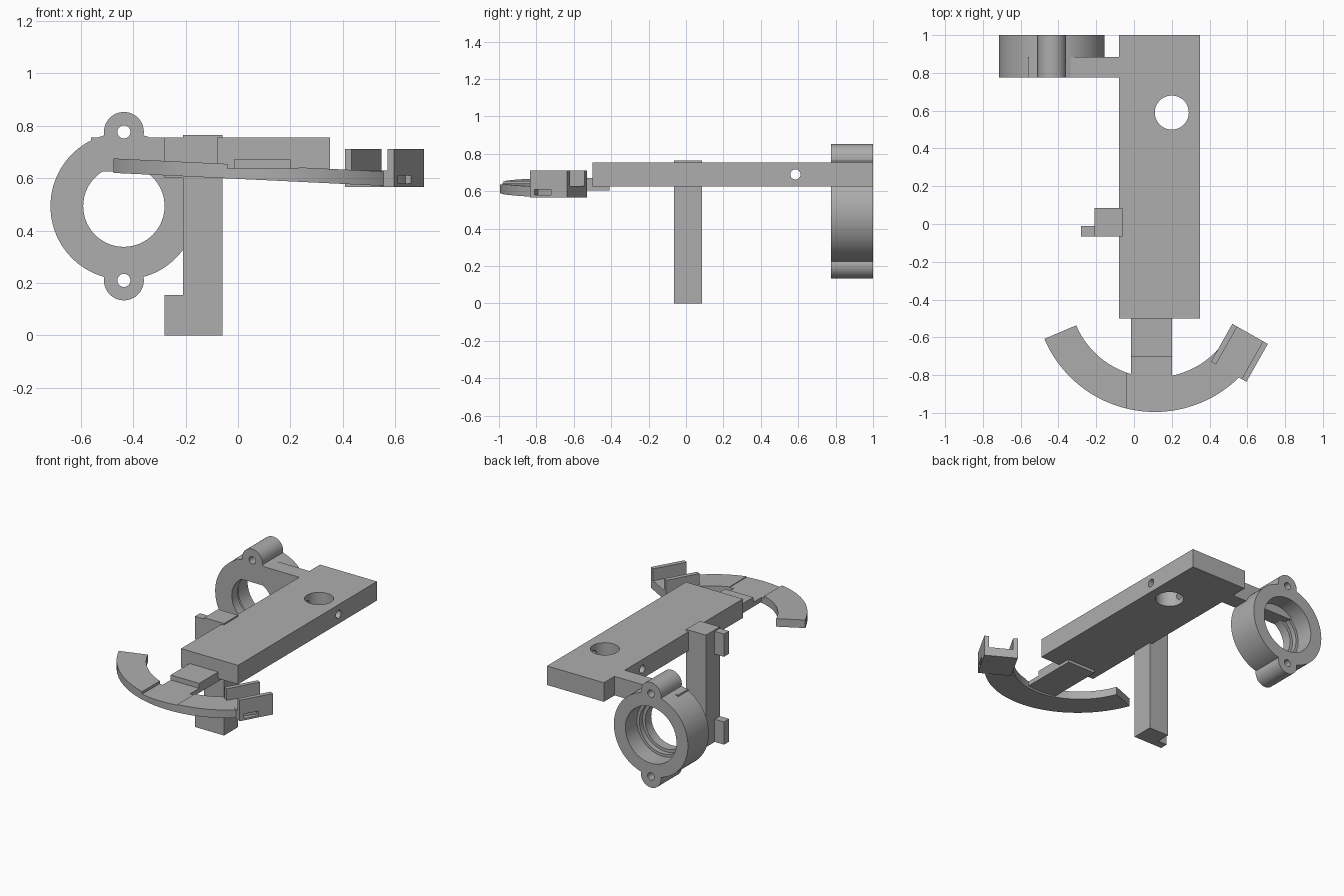
import bpy, bmesh
from math import cos, sin, radians, pi
from mathutils import Matrix, Vector

cube = bpy.data.objects.get("Cube")
if cube:
    bpy.data.objects.remove(cube, do_unlink=True)

grey = bpy.data.materials.new("plain grey")
grey.use_nodes = True
grey.diffuse_color = (0.42, 0.42, 0.42, 1)
grey.node_tree.nodes["Principled BSDF"].inputs["Base Color"].default_value = (0.42, 0.42, 0.42, 1)


def finish(name, bm):
    bmesh.ops.recalc_face_normals(bm, faces=bm.faces)
    mesh = bpy.data.meshes.new(name)
    bm.to_mesh(mesh)
    bm.free()
    mesh.materials.append(grey)
    obj = bpy.data.objects.new(name, mesh)
    bpy.context.collection.objects.link(obj)
    return obj


def box(name, x, y, z, place=Matrix()):
    bm = bmesh.new()
    bmesh.ops.create_cube(bm, size=1)
    size = Matrix.Diagonal((x[1] - x[0], y[1] - y[0], z[1] - z[0], 1))
    mid = Vector((sum(x) / 2, sum(y) / 2, sum(z) / 2))
    bm.transform(place @ Matrix.Translation(mid) @ size)
    return finish(name, bm)


def cylinder(name, centre, radius, length, axis, sides=64):
    bm = bmesh.new()
    bmesh.ops.create_cone(bm, cap_ends=True, segments=sides,
                          radius1=radius, radius2=radius, depth=length)
    turn = {"X": Matrix.Rotation(pi / 2, 4, "Y"),
            "Y": Matrix.Rotation(pi / 2, 4, "X"), "Z": Matrix()}[axis]
    bm.transform(Matrix.Translation(centre) @ turn)
    return finish(name, bm)


def combine(obj, others, operation):
    for other in others:
        mod = obj.modifiers.new("join", "BOOLEAN")
        mod.operation = operation
        mod.solver = "EXACT"
        mod.object = other
        bpy.ops.object.select_all(action="DESELECT")
        bpy.context.view_layer.objects.active = obj
        obj.select_set(True)
        bpy.ops.object.modifier_apply(modifier=mod.name)
        bpy.data.objects.remove(other, do_unlink=True)


def smooth(obj):
    bpy.ops.object.select_all(action="DESELECT")
    bpy.context.view_layer.objects.active = obj
    obj.select_set(True)
    bpy.ops.object.shade_smooth_by_angle(angle=radians(30))


# Main plate with a vertical hole and a thin cross hole
plate = box("main_plate", (-0.08, 0.35), (-0.5, 1), (0.625, 0.755))
combine(plate, [cylinder("cut", (0.2, 0.59, 0.7), 0.09, 1, "Z"),
                cylinder("cut", (0.13, 0.585, 0.69), 0.027, 1, "X", 32)], "DIFFERENCE")
smooth(plate)

# Ring housing with screw lugs and a stepped bore
RX, RZ, FRONT, BACK = -0.435, 0.493, 0.775, 1.0
MID, DEPTH = (FRONT + BACK) / 2, BACK - FRONT
LUGS = (RZ - 0.283, RZ + 0.283)
ring = cylinder("ring_housing", (RX, MID, RZ), 0.28, DEPTH, "Y", 96)
combine(ring, [cylinder("lug", (RX, MID, z), 0.076, DEPTH, "Y") for z in LUGS], "UNION")
cuts = [cylinder("cut", (RX, MID, RZ), 0.155, 1, "Y", 96)]
for radius, start in ((0.175, 0.84), (0.193, 0.875)):
    cuts.append(cylinder("cut", (RX, start + 0.25, RZ), radius, 0.5, "Y", 96))
cuts += [cylinder("cut", (RX, MID, z), 0.025, 1, "Y", 32) for z in LUGS]
combine(ring, cuts, "DIFFERENCE")
smooth(ring)

# Arm between ring and plate, crossing the top of the bore
arm = box("ring_arm", (-0.56, -0.08), (FRONT, 0.885), (0.625, 0.755))
combine(arm, [cylinder("cut", (RX, MID, LUGS[1]), 0.025, 1, "Y", 32)], "DIFFERENCE")

# Post with two side tabs
box("post", (-0.21, -0.06), (-0.065, 0.085), (0, 0.765))
for name, low in (("lower_tab", 0), ("upper_tab", 0.6)):
    box(name, (-0.28, -0.21), (-0.065, -0.01), (low, low + 0.155))

# Tongue and its thinner foot reaching the arc
box("tongue", (-0.015, 0.2), (-0.705, -0.41), (0.605, 0.67))
box("tongue_foot", (-0.015, 0.2), (-0.84, -0.705), (0.605, 0.636))

# Curved arc, tilted down towards its left end
CX, CY, INNER, OUTER, STEPS = 0.11, -0.36, 0.452, 0.635, 56
bm = bmesh.new()
loops = []
for i in range(STEPS + 1):
    a = radians(203 + (329 - 203) * i / STEPS)
    loop = []
    for r, z in ((INNER, 0.597), (OUTER, 0.597), (OUTER, 0.652), (INNER, 0.652)):
        x = CX + r * cos(a)
        loop.append(bm.verts.new((x, CY + r * sin(a), z - 0.048 * x)))
    loops.append(loop)
for p, q in zip(loops, loops[1:]):
    for k in range(4):
        n = (k + 1) % 4
        bm.faces.new((p[k], p[n], q[n], q[k]))
bm.faces.new(loops[0])
bm.faces.new(loops[-1])
arc = finish("curved_arc", bm)
combine(arc, [box("cut", (-0.04, 0.23), (-1.1, -0.6), (0.636, 0.8))], "DIFFERENCE")
smooth(arc)

# Clamp at the end of the arc: base, two walls and a slot
place = Matrix.Translation((0.558, -0.682, 0)) @ Matrix.Rotation(radians(-29.5), 4, "Z")
W, L = 0.108, 0.115
clamp = box("clamp", (-W, W), (-L, L), (0.567, 0.71), place)
combine(clamp, [box("cut", (-W + 0.03, W - 0.03), (-1, 1), (0.628, 1), place),
                box("cut", (W - 0.04, 1), (-0.085, 0.015), (0.58, 0.61), place)], "DIFFERENCE")
